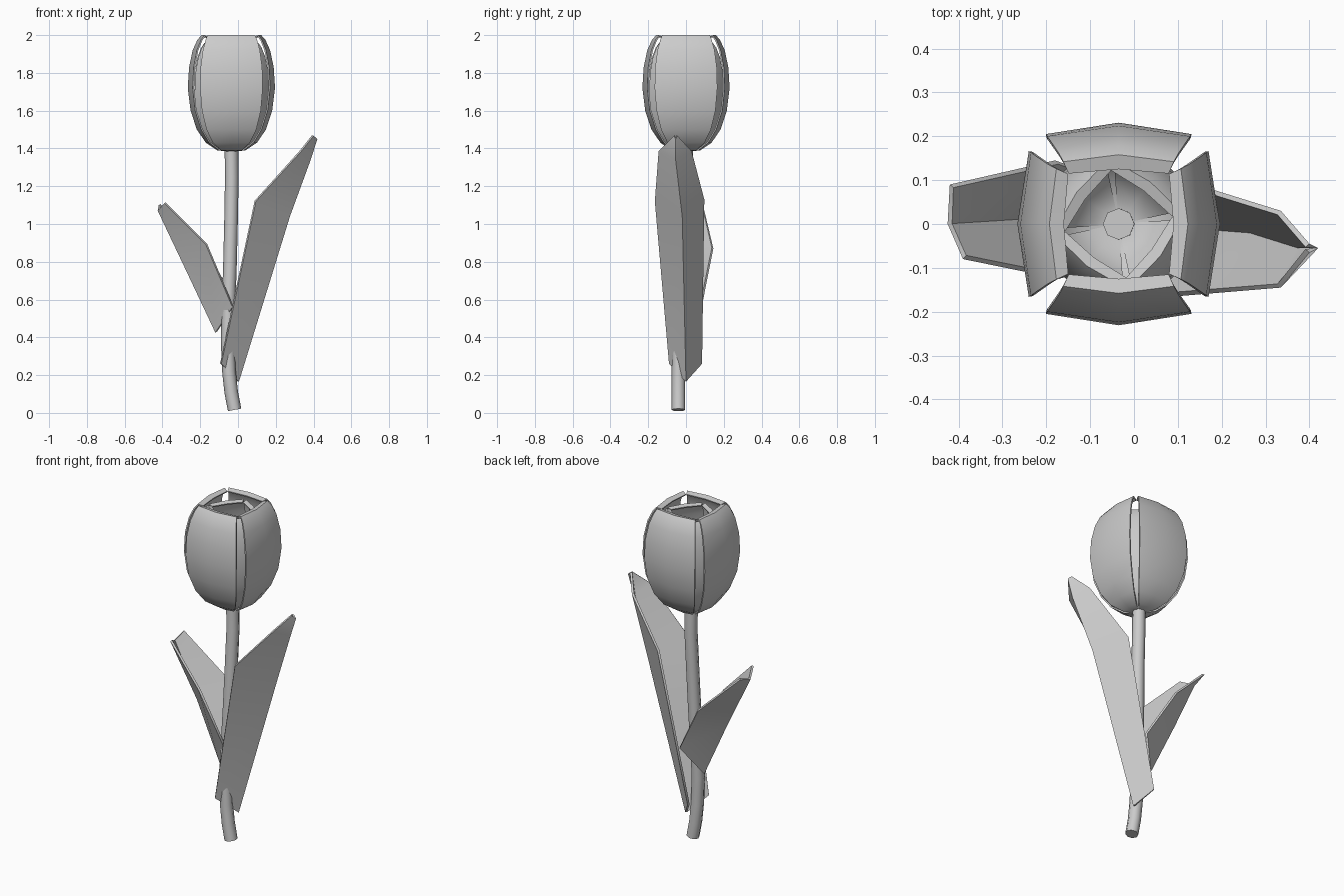
import bpy, math
from mathutils import Matrix, Vector

if "Cube" in bpy.data.objects:
    bpy.data.objects.remove(bpy.data.objects["Cube"])

CX = -0.035  # flower axis


def finish(ob, angle=60):
    bpy.ops.object.select_all(action='DESELECT')
    ob.select_set(True)
    bpy.context.view_layer.objects.active = ob
    bpy.ops.object.shade_smooth_by_angle(angle=math.radians(angle))


def sheet(name, rows, thickness, matrix=Matrix()):
    """Thin curved sheet through rows of points, thickened inwards."""
    n = len(rows[0])
    verts = [matrix @ Vector(p) for row in rows for p in row]
    faces = [(r*n + c, r*n + c + 1, (r+1)*n + c + 1, (r+1)*n + c)
             for r in range(len(rows) - 1) for c in range(n - 1)]
    me = bpy.data.meshes.new(name)
    me.from_pydata(verts, [], faces)
    ob = bpy.data.objects.new(name, me)
    bpy.context.collection.objects.link(ob)
    m = ob.modifiers.new("thickness", 'SOLIDIFY')
    m.thickness, m.offset = thickness, -1
    bpy.context.view_layer.objects.active = ob
    ob.select_set(True)
    bpy.ops.object.modifier_apply(modifier=m.name)
    finish(ob)
    return ob


# Petal profile: height, middle radius, edge radius, half width
PROFILE = [(1.385, 0.03, 0.027, 0.024), (1.39, 0.075, 0.066, 0.055),
           (1.43, 0.135, 0.118, 0.098), (1.50, 0.183, 0.16, 0.132),
           (1.60, 0.216, 0.192, 0.156), (1.72, 0.231, 0.205, 0.166),
           (1.83, 0.224, 0.2, 0.163), (1.92, 0.205, 0.183, 0.151),
           (1.975, 0.18, 0.161, 0.136), (2.0, 0.158, 0.142, 0.126),
           (1.992, 0.125, 0.115, 0.114)]


def petals(name, scale, zscale, turn):
    rows = [[(e*scale, -w*scale, 1.385 + (z - 1.385)*zscale),
             (r*scale, 0, 1.385 + (z - 1.385)*zscale),
             (e*scale, w*scale, 1.385 + (z - 1.385)*zscale)]
            for z, r, e, w in PROFILE]
    for k in range(4):
        mat = (Matrix.Translation((CX, 0, 0))
               @ Matrix.Rotation(math.radians(turn + 90*k), 4, 'Z'))
        sheet(f"{name}_{k + 1}", rows, 0.008, mat)


# Flower head: four outer petals around four smaller ones
petals("outer_petal", 1.0, 1.0, 0)
petals("inner_petal", 0.76, 0.93, 53)

# Stem: gently bent octagonal tube
path = [(-0.018, -0.04, 0.016), (-0.036, -0.04, 0.11), (-0.048, -0.04, 0.22),
        (-0.055, -0.037, 0.38), (-0.05, -0.03, 0.56), (-0.042, -0.02, 0.8),
        (-0.036, -0.01, 1.05), (-0.033, 0, 1.25), (-0.035, 0, 1.42)]
cu = bpy.data.curves.new("stem", 'CURVE')
cu.dimensions = '3D'
cu.bevel_depth, cu.bevel_resolution, cu.use_fill_caps = 0.036, 2, True
sp = cu.splines.new('POLY')
sp.points.add(len(path) - 1)
for p, co in zip(sp.points, path):
    p.co = (*co, 1)
stem = bpy.data.objects.new("stem", cu)
bpy.context.collection.objects.link(stem)
bpy.ops.object.select_all(action='DESELECT')
stem.select_set(True)
bpy.context.view_layer.objects.active = stem
bpy.ops.object.convert(target='MESH')
finish(bpy.context.view_layer.objects.active)

# Large leaf on the right: edge, keel, edge from base to tip
sheet("large_leaf", [
    [(-0.088, -0.09, 0.26), (0.005, 0.0, 0.165), (-0.07, 0.085, 0.26)],
    [(0.095, -0.165, 1.12), (0.275, -0.02, 1.04), (0.12, 0.097, 1.13)],
    [(0.335, -0.145, 1.385), (0.385, -0.055, 1.34), (0.335, 0.03, 1.385)],
    [(0.40, -0.065, 1.467), (0.42, -0.055, 1.45), (0.40, -0.045, 1.467)],
], 0.012)

# Small leaf on the left, with a blunt tip
sheet("small_leaf", [
    [(-0.02, 0.088, 0.585), (-0.12, 0.0, 0.425), (-0.03, -0.08, 0.56)],
    [(-0.18, 0.145, 0.87), (-0.278, 0.01, 0.76), (-0.17, -0.125, 0.89)],
    [(-0.42, 0.09, 1.10), (-0.425, 0.0, 1.07), (-0.39, -0.08, 1.11)],
], 0.012)
